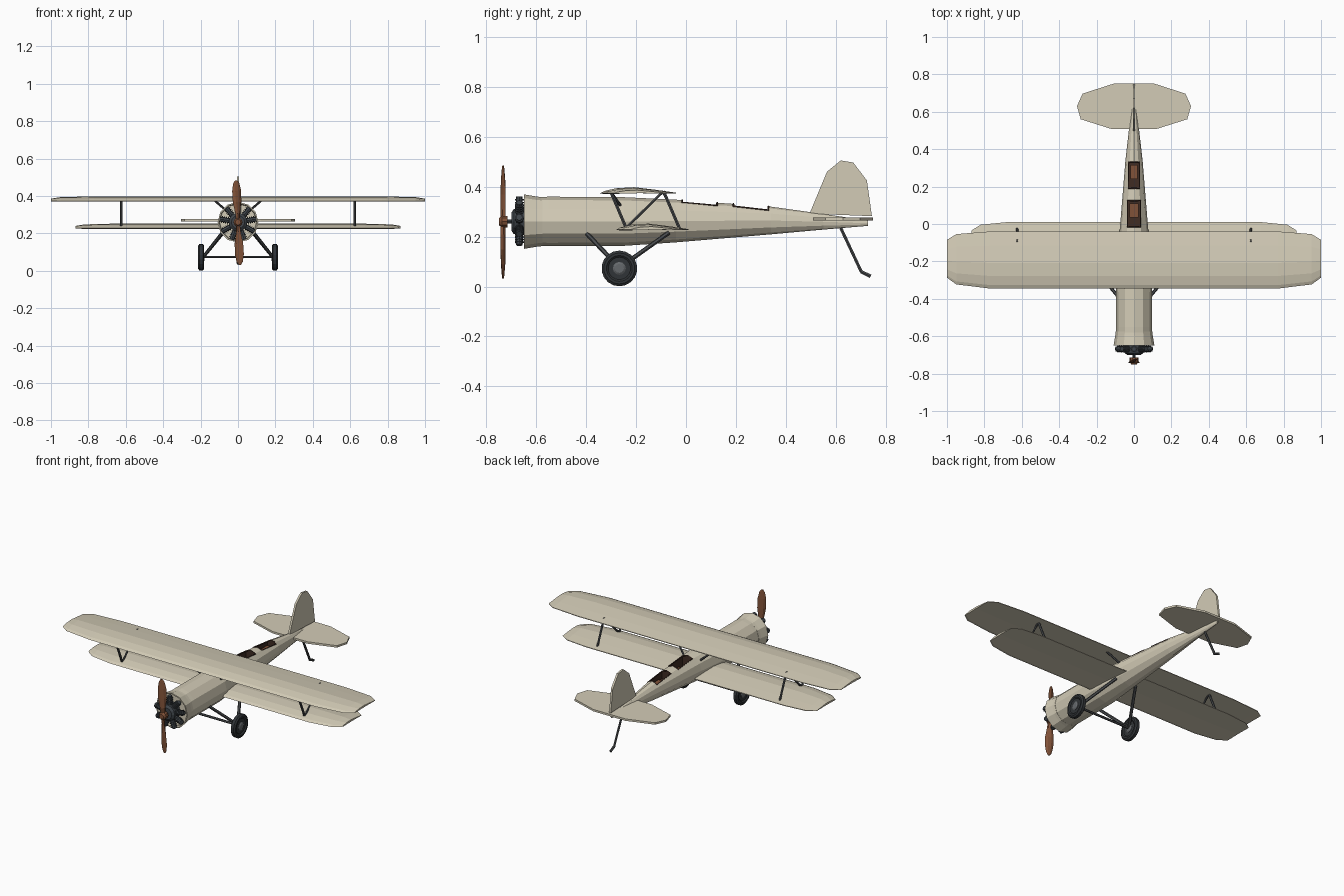
import bpy, bmesh
from math import sin, cos, pi, radians
from mathutils import Vector, Matrix

if "Cube" in bpy.data.objects:
    bpy.data.objects.remove(bpy.data.objects["Cube"])


def mat(name, r, g, b):
    m = bpy.data.materials.new(name)
    m.diffuse_color = (r, g, b, 1)
    m.use_nodes = True
    m.node_tree.nodes["Principled BSDF"].inputs["Base Color"].default_value = m.diffuse_color
    return m


CREAM = mat("cream", .65, .60, .47)
WOOD = mat("wood", .22, .085, .04)
METAL = mat("dark_metal", .05, .06, .07)
STRUT = mat("strut_grey", .07, .075, .08)
TYRE = mat("tyre", .03, .034, .038)
HUB = mat("hub_grey", .13, .14, .15)
DARK = mat("cockpit_brown", .05, .025, .017)


def loft(name, rings, m, at=None):
    """Skin a list of equal point rings and cap both ends."""
    bm = bmesh.new()
    rows = [[bm.verts.new(p) for p in ring] for ring in rings]
    n = len(rows[0])
    for a, b in zip(rows, rows[1:]):
        for i in range(n):
            bm.faces.new((a[i], a[(i + 1) % n], b[(i + 1) % n], b[i]))
    bm.faces.new(rows[0])
    bm.faces.new(rows[-1])
    bmesh.ops.recalc_face_normals(bm, faces=bm.faces)
    me = bpy.data.meshes.new(name)
    bm.to_mesh(me)
    bm.free()
    me.materials.append(m)
    ob = bpy.data.objects.new(name, me)
    bpy.context.collection.objects.link(ob)
    if at:
        ob.matrix_world = at
    return ob


def lathe(name, profile, m, n, at):
    """Profile of (height, radius) turned about local z."""
    return loft(name, [[(r * cos(2 * pi * i / n), r * sin(2 * pi * i / n), h)
                        for i in range(n)] for h, r in profile], m, at)


def tube(name, a, b, r, m=STRUT, n=6):
    a, b = Vector(a), Vector(b)
    d = b - a
    at = Matrix.Translation(a) @ d.to_track_quat('Z', 'Y').to_matrix().to_4x4()
    return lathe(name, [(0, r), (d.length, r)], m, n, at)


def box(name, lo, hi, m):
    ring = lambda z: [(lo[0], lo[1], z), (hi[0], lo[1], z), (hi[0], hi[1], z), (lo[0], hi[1], z)]
    return loft(name, [ring(lo[2]), ring(hi[2])], m)


# Fuselage: stations of y, half width, top, bottom
BODY = [(-.62, .096, .357, .163), (-.55, .096, .36, .162), (-.25, .098, .358, .163),
        (-.04, .077, .348, .177), (.34, .046, .320, .209), (.55, .022, .291, .228), (.73, .005, .264, .243)]


def oval(y, w, top, bot, n=12):
    c, h = (top + bot) / 2, (top - bot) / 2
    return [(w * sin(2 * pi * i / n), y, c + h * cos(2 * pi * i / n)) for i in range(n)]


def surface_z(x, y):
    for a, b in zip(BODY, BODY[1:]):
        if a[0] <= y <= b[0]:
            t = (y - a[0]) / (b[0] - a[0])
            pts = oval(*[p + (q - p) * t for p, q in zip(a, b)])
            for p, q in zip(pts[:3], pts[1:4]):
                if p[0] <= abs(x) <= q[0] + 1e-6:
                    return p[2] + (q[2] - p[2]) * (abs(x) - p[0]) / (q[0] - p[0])
    return .3


fuselage = loft("fuselage", [oval(*s) for s in BODY], CREAM)

# Cockpit openings with rims and seats
for label, w, y0, y1 in (("front", .034, -.015, .125), ("rear", .030, .19, .33)):
    cutter = box(label + "_cutter", (-w, y0, .275), (w, y1, .45), DARK)
    mod = fuselage.modifiers.new("opening", 'BOOLEAN')
    mod.operation, mod.solver, mod.object = 'DIFFERENCE', 'EXACT', cutter
    mod.material_mode = 'TRANSFER'
    bpy.context.view_layer.objects.active = fuselage
    bpy.ops.object.modifier_apply(modifier=mod.name)
    bpy.data.objects.remove(cutter)
    path = [(-w, y0), (-w / 2, y0), (0, y0), (w / 2, y0), (w, y0),
            (w, y1), (w / 2, y1), (0, y1), (-w / 2, y1), (-w, y1)]
    cu = bpy.data.curves.new(label + "_cockpit_rim", 'CURVE')
    cu.dimensions, cu.bevel_depth, cu.bevel_resolution = '3D', .004, 0
    sp = cu.splines.new('POLY')
    sp.points.add(len(path) - 1)
    for p, (x, y) in zip(sp.points, path):
        p.co = (x, y, surface_z(x, y), 1)
    sp.use_cyclic_u = True
    cu.materials.append(DARK)
    bpy.context.collection.objects.link(bpy.data.objects.new(label + "_cockpit_rim", cu))
    box(label + "_seat", (-w + .01, y0 + .05, .27), (w - .01, y1 - .015, .29), WOOD)

# Flared cowl ring
C = .26
cowl = [(-.575, .098), (-.595, .1), (-.65, .109), (-.65, .102), (-.635, .098)]
loft("cowl", [oval(y, r, C + r, C - r) for y, r in cowl], CREAM)

# Radial engine
FWD = Matrix.Translation((0, 0, C)) @ Matrix.Rotation(pi / 2, 4, 'X')
lathe("crankcase", [(.63, .05), (.69, .05), (.70, .036)], METAL, 12, FWD)
fins = [(.03, .013)]
for k in range(4):
    h = .052 + .011 * k
    fins += [(h, .013), (h, .018), (h + .005, .018), (h + .005, .013)]
fins += [(.1, .013)]
for k in range(9):
    at = Matrix.Translation((0, -.668, C)) @ Matrix.Rotation(2 * pi * k / 9, 4, 'Y')
    lathe("engine_cylinder", fins, METAL, 8, at)

# Propeller: hub and two twisted blades
lathe("propeller_shaft", [(.69, .008), (.72, .008)], METAL, 8, FWD)
lathe("propeller_hub", [(.715, .024), (.738, .024), (.75, .015)], WOOD, 10, FWD)
blade = [(.0, .012, .009, 50), (.05, .016, .008, 40), (.11, .025, .007, 25),
         (.17, .025, .006, 17), (.21, .017, .004, 13), (.226, .006, .003, 12)]
for k in range(2):
    rings = []
    for z, w, t, tw in blade:
        rot = Matrix.Rotation(radians(tw), 3, 'Z')
        rings.append([rot @ Vector((w * a, t * b, z)) for a, b in
                      ((-1, 0), (-.4, -1), (.4, -1), (1, 0), (.4, 1), (-.4, 1))])
    at = Matrix.Translation((0, -.733, .258)) @ Matrix.Rotation(k * pi - radians(2.5), 4, 'Y')
    loft("propeller_blade", rings, WOOD, at)


# Wings: aerofoil section lofted through tapered tips
def wing(name, span, full, le, te, z):
    foil = [(0, .003), (.06, .012), (.22, .023), (.45, .027), (.75, .016), (1, .005), (1, .001), (.5, .003), (.06, -.001)]
    half = [(full, 0, 0, 1), (span - .05, .022, .014, .85), (span, .058, .045, .5)]
    stations = [(-x, a, b, s) for x, a, b, s in reversed(half)] + half
    loft(name, [[(x, le + a + u * (te - b - le - a), z + .003 + (h - .003) * s) for u, h in foil]
                for x, a, b, s in stations], CREAM)


wing("upper_wing", 1.0, .77, -.345, -.04, .371)
wing("lower_wing", .87, .68, -.28, .01, .225)

for s in (-1, 1):
    # N-shaped interplane struts
    x = s * .625
    tube("interplane_strut_front", (x, -.30, .376), (x, -.24, .235), .007)
    tube("interplane_strut_diagonal", (x, -.24, .235), (x, -.09, .382), .006)
    tube("interplane_strut_rear", (x, -.09, .382), (x, -.025, .23), .007)
    # Cabane struts
    tube("cabane_strut_front", (s * .125, -.30, .376), (s * .06, -.26, .32), .006)
    tube("cabane_strut_rear", (s * .125, -.09, .376), (s * .055, -.06, .315), .006)
    # Landing gear
    hub = (s * .185, -.267, .075)
    tube("gear_strut_front", (s * .075, -.40, .215), hub, .009)
    tube("gear_strut_rear", (s * .07, -.07, .215), hub, .009)
    at = Matrix.Translation((s * .197, -.267, .0725)) @ Matrix.Rotation(pi / 2, 4, 'Y')
    lathe("tyre", [(-.010, .045), (-.016, .052), (-.016, .062), (-.009, .0715), (.009, .0715),
                   (.016, .062), (.016, .052), (.010, .045)], TYRE, 18, at)
    lathe("wheel_hub", [(-.017, .018), (-.012, .026), (.012, .026), (.017, .018)], HUB, 12, at)
tube("axle", (-.2, -.267, .074), (.2, -.267, .074), .007)


# Tail: flat plates
edge = [(.12, .508), (.285, .56), (.305, .63), (.275, .697), (.11, .75)]
outline = edge + [(-x, y) for x, y in reversed(edge)]
loft("tailplane", [[(x, y, z) for x, y in outline] for z in (.264, .276)], CREAM)
fin = [(.495, .292), (.565, .46), (.62, .505), (.67, .497), (.725, .425), (.745, .282)]
loft("tail_fin", [[(x, y, z) for y, z in fin] for x in (-.006, .006)], CREAM)

# Tail skid
tube("tail_skid_leg", (0, .62, .235), (0, .702, .06), .007)
tube("tail_skid_foot", (0, .70, .06), (0, .74, .041), .008)
